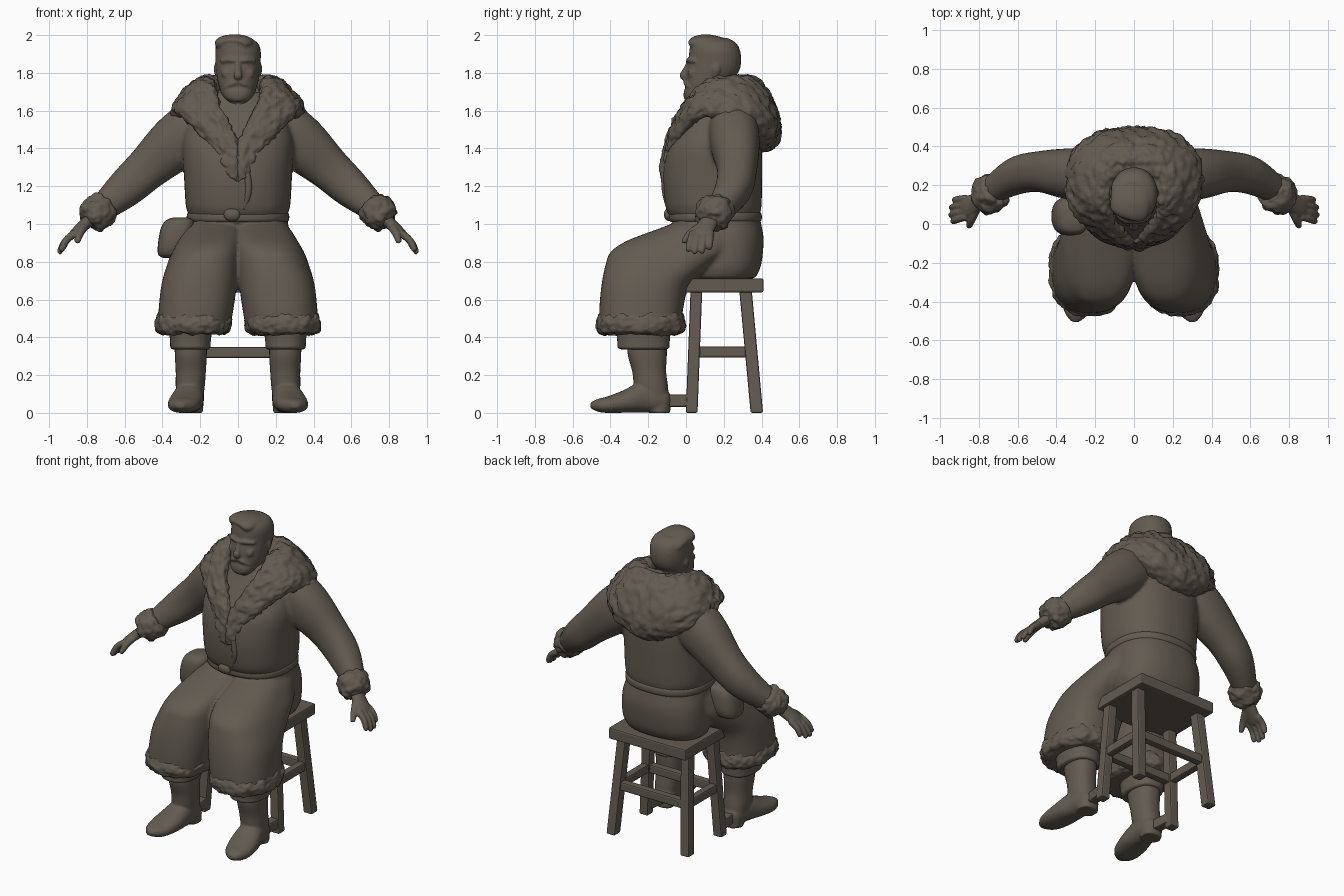
import bpy, bmesh, math
from mathutils import Vector, noise

clay = bpy.data.materials.new("dark brown clay")
clay.diffuse_color = (0.125, 0.105, 0.083, 1)


def dense(rows, k):
    """Catmull-Rom interpolation of rows of numbers."""
    out = []
    for i in range(len(rows) - 1):
        a, b, c, d = rows[max(i - 1, 0)], rows[i], rows[i + 1], rows[min(i + 2, len(rows) - 1)]
        for j in range(k):
            t = j / k
            out.append([0.5 * (2 * q + (r - p) * t + (2 * p - 5 * q + 4 * r - s) * t * t
                               + (3 * q - p - 3 * r + s) * t ** 3) for p, q, r, s in zip(a, b, c, d)])
    return out + [list(rows[-1])]


def tangent(pts, i):
    return (pts[min(i + 1, len(pts) - 1)] - pts[max(i - 1, 0)]).normalized()


def path(rows, ref=(0, 1, 0), flat=False, k=5):
    """Rows (x, y, z, half width, half depth) become cross-section frames."""
    rows = dense(rows, k)
    pts = [Vector(r[:3]) for r in rows]
    frames = []
    for i, r in enumerate(rows):
        t = Vector((0, 0, 1)) if flat else tangent(pts, i)
        v = Vector(ref)
        v = (v - t * v.dot(t)).normalized()
        frames.append((pts[i], v.cross(t) * max(r[3], .002), v * max(r[4], .002)))
    return frames


def strip(rows, k=12):
    """Rows (inner point, outer point, half thickness) become frames of a band."""
    rows = dense(rows, k)
    mids = [(Vector(r[:3]) + Vector(r[3:6])) / 2 for r in rows]
    frames = []
    for i, r in enumerate(rows):
        u = (Vector(r[3:6]) - Vector(r[:3])) / 2
        frames.append((mids[i], u, tangent(mids, i).cross(u).normalized() * r[6]))
    return frames


def make(name, shells, n=28, p=2.0, phase=0.0, voxel=0, smooth=3, fur=0, bevel=0):
    """Skin lists of frames into one object; a (frames, p) pair sets its own squareness."""
    bm = bmesh.new()
    for shell in shells:
        frames, sq = shell if isinstance(shell, tuple) else (shell, p)
        power = lambda c: math.copysign(abs(c) ** (2 / sq), c)
        rings = []
        for c, u, v in frames:
            angs = [2 * math.pi * i / n + phase for i in range(n)]
            rings.append([bm.verts.new(c + u * power(math.cos(a)) + v * power(math.sin(a))) for a in angs])
        for r0, r1 in zip(rings, rings[1:]):
            for i in range(n):
                j = (i + 1) % n
                bm.faces.new((r0[i], r0[j], r1[j], r1[i]))
        bm.faces.new(rings[0][::-1])
        bm.faces.new(rings[-1])
    bmesh.ops.recalc_face_normals(bm, faces=bm.faces)
    if fur:
        bm.normal_update()
        moves = [(v, v.normal * fur * (noise.noise(v.co * 19) + .8 * noise.noise(v.co * 42))) for v in bm.verts]
        for v, m in moves:
            v.co += m
    me = bpy.data.meshes.new(name)
    bm.to_mesh(me)
    bm.free()
    me.materials.append(clay)
    ob = bpy.data.objects.new(name, me)
    bpy.context.collection.objects.link(ob)
    for f in me.polygons:
        f.use_smooth = not bevel
    if voxel:
        m = ob.modifiers.new("Blend", 'REMESH')
        m.mode, m.voxel_size, m.use_smooth_shade = 'VOXEL', voxel, True
        m = ob.modifiers.new("Soften", 'SMOOTH')
        m.factor, m.iterations = .5, smooth
    if bevel:
        m = ob.modifiers.new("Bevel", 'BEVEL')
        m.width, m.segments = bevel, 2
    return ob


def side(rows, s):
    return [(r[0] * s, *r[1:]) for r in rows]


def beam(name, a, b, w, d, ref=(0, 1, 0), flat=False):
    """Four-sided bar with half sizes w and d and softened edges."""
    q = math.sqrt(2)
    make(name, [path([(*a, w * q, d * q), (*b, w * q, d * q)], ref, flat, 1)],
         n=4, phase=math.pi / 4, bevel=.009)


# Coat: trunk, sleeves and skirt blended together
trunk = [(0, .19, .712, .255, .175), (0, .2, .78, .28, .197), (0, .2, .92, .277, .211),
         (0, .155, 1.035, .262, .237), (0, .145, 1.1, .277, .255), (0, .14, 1.25, .286, .263),
         (0, .15, 1.4, .296, .251), (0, .17, 1.5, .28, .216), (0, .18, 1.6, .23, .17),
         (0, .18, 1.7, .14, .12)]
sleeve = [(.17, .25, 1.54, .1, .11), (.24, .25, 1.5, .145, .13), (.34, .26, 1.42, .145, .13),
          (.48, .27, 1.295, .116, .106), (.6, .25, 1.185, .101, .096), (.74, .17, 1.065, .066, .066)]
skirt = [(.235, -.24, .44, .192, .218), (.222, -.237, .55, .198, .222), (.205, -.212, .68, .2, .235),
         (.183, -.145, .78, .194, .282), (.166, -.085, .85, .184, .315), (.148, -.02, .91, .168, .295),
         (.13, .08, .975, .145, .225), (.12, .13, 1.02, .115, .16)]
coat = [path(trunk, flat=True)]
for s in (1, -1):
    coat += [(path(side(sleeve, s)), 2.3), (path(side(skirt, s), flat=True), 2.5)]
make("coat", coat, n=44, p=2.4, voxel=.012, smooth=3)

# Belt, knot and front closing edge
make("belt", [path([(0, .155, 1.01, .258, .234), (0, .155, 1.022, .27, .245),
                    (0, .155, 1.052, .27, .245), (0, .155, 1.065, .258, .234)], flat=True, k=3)], n=48, p=2.4)
make("belt_knot", [path([(-.07, -.085, 1.05, .01, .01), (-.055, -.092, 1.05, .022, .03),
                         (-.01, -.092, 1.05, .022, .032), (.005, -.085, 1.05, .01, .01)], ref=(0, 0, 1))])
make("closing_edge", [path([(.0, -.115, 1.36, .016, .014), (.045, -.117, 1.27, .018, .015),
                            (.055, -.112, 1.17, .018, .015), (.03, -.092, 1.08, .012, .012)])], n=12)

# Fur collar: lapels run up over the shoulders and round the back
half = [(.0, -.113, 1.22, .05, -.113, 1.25, .02), (-.005, -.09, 1.41, .1, -.085, 1.36, .033),
        (.055, -.04, 1.55, .2, -.03, 1.47, .039), (.11, .04, 1.67, .31, .08, 1.575, .054),
        (.13, .11, 1.75, .34, .2, 1.565, .068), (.12, .22, 1.77, .31, .345, 1.52, .09),
        (.075, .27, 1.775, .18, .425, 1.44, .115), (0, .28, 1.775, 0, .435, 1.385, .122)]
other = [(-r[0], r[1], r[2], -r[3], *r[4:]) for r in half[-2::-1]]
make("fur_collar", [strip(half + other)], n=80, p=2.3, fur=.014)

# Fur cuffs and hems
cuff = [(.695, .19, 1.105, .06, .06), (.71, .18, 1.09, .086, .09), (.745, .152, 1.06, .092, .1),
        (.78, .128, 1.025, .078, .085), (.795, .12, 1.01, .045, .045)]
hem = [(.237, -.24, .415, .158, .187), (.237, -.24, .43, .19, .222), (.237, -.24, .465, .202, .235),
       (.234, -.238, .5, .198, .229), (.23, -.235, .53, .183, .212)]
for s, tag in ((1, "left"), (-1, "right")):
    make(tag + "_fur_cuff", [path(side(cuff, s), k=8)], n=56, fur=.011)
    make(tag + "_fur_hem", [path(side(hem, s), flat=True, k=6)], n=120, p=2.4, fur=.011)

# Hands
palm = [(.75, .15, 1.05, .036, .042), (.82, .108, .99, .031, .051), (.866, .085, .95, .025, .056),
        (.885, .08, .932, .018, .046)]
thumb = [(.805, .09, .995, .022, .022), (.835, .03, .955, .022, .022), (.85, -.008, .91, .016, .016),
         (.853, -.014, .9, .008, .008)]
for s, tag in ((1, "left"), (-1, "right")):
    parts = [path(side(palm, s)), path(side(thumb, s))]
    for i, length in enumerate((.95, 1.08, 1.05, .85)):
        y = (i - 1.5) * .031
        tip = Vector((.083, -.02 + y * .2, -.1)) * length
        a = Vector((.862, .085 + y, .953))
        mid, end = a + tip * .5 + Vector((.008, 0, .008)), a + tip
        parts.append(path(side([(*a, .02, .02), (*mid, .019, .019), (*(a + tip * .9), .016, .016),
                                (*end, .008, .008)], s)))
    make(tag + "_hand", parts, n=16, voxel=.006, smooth=2)

# Head with swept hair, brow, nose, moustache and beard
skull = [(0, .085, 1.65, .05, .06), (0, .09, 1.675, .082, .09), (0, .108, 1.74, .104, .112),
         (0, .138, 1.8, .115, .138), (0, .152, 1.86, .12, .14), (0, .152, 1.92, .12, .134),
         (-.005, .145, 1.96, .108, .118), (-.01, .135, 1.985, .075, .085)]
hair = [(-.03, .035, 1.945, .07, .03), (-.024, .06, 1.955, .098, .042), (-.016, .12, 1.957, .105, .046),
        (-.005, .2, 1.935, .108, .045), (0, .26, 1.89, .07, .035)]
nose = [(0, .02, 1.86, .014, .014), (0, -.004, 1.81, .017, .016), (0, -.016, 1.785, .024, .018),
        (0, .0, 1.768, .016, .012)]
brow = [(-.09, .05, 1.862, .012, .01), (-.045, .018, 1.868, .014, .012), (0, .014, 1.862, .014, .012),
        (.045, .018, 1.868, .014, .012), (.09, .05, 1.862, .012, .01)]
moustache = [(-.07, .03, 1.72, .01, .01), (-.035, .006, 1.74, .016, .014), (0, .002, 1.752, .016, .014),
             (.035, .006, 1.74, .016, .014), (.07, .03, 1.72, .01, .01)]
beard = [(0, .045, 1.648, .045, .045), (0, .05, 1.67, .072, .062), (0, .055, 1.71, .08, .064),
         (0, .065, 1.735, .06, .05)]
neck = [(0, .15, 1.5, .12, .13), (0, .14, 1.6, .105, .12), (0, .16, 1.78, .085, .09)]
head = [path(skull, flat=True), path(hair, ref=(0, 0, 1)), path(nose), path(brow, ref=(0, 0, 1)),
        path(moustache, ref=(0, 0, 1)), path(beard, flat=True), path(neck, flat=True)]
for s in (1, -1):
    head.append(path(side([(.108, .155, 1.785, .012, .012), (.117, .16, 1.82, .012, .024),
                           (.112, .165, 1.85, .01, .012)], s)))
    head.append(path(side([(.085, .06, 1.82, .01, .01), (.06, .035, 1.8, .03, .025),
                           (.055, .033, 1.765, .015, .015)], s)))
make("head", head, n=28, p=2.15, voxel=.007, smooth=3)

# Boots and trouser cuffs
shaft = [(.255, -.17, .05, .068, .08), (.253, -.185, .14, .077, .09), (.25, -.195, .22, .08, .09),
         (.25, -.205, .31, .085, .104), (.25, -.205, .4, .085, .104)]
foot = [(.247, -.082, .055, .032, .032), (.249, -.11, .06, .06, .057), (.253, -.16, .072, .073, .07),
        (.26, -.23, .08, .079, .08), (.274, -.32, .06, .09, .06), (.29, -.41, .043, .083, .044),
        (.3, -.465, .04, .058, .034), (.305, -.505, .04, .02, .015)]
heel = [(.25, -.14, .0, .064, .057), (.25, -.14, .06, .068, .06)]
trouser = [(.252, -.222, .335, .09, .113), (.252, -.225, .345, .105, .136), (.252, -.225, .38, .108, .139),
           (.25, -.225, .5, .12, .15)]
for s, tag in ((1, "left"), (-1, "right")):
    make(tag + "_boot", [path(side(shaft, s), flat=True), path(side(foot, s), ref=(0, 0, 1)),
                         path(side(heel, s), flat=True)], n=28, p=2.3, voxel=.008, smooth=3)
    make(tag + "_trouser_cuff", [path(side(trouser, s), flat=True)], n=40, p=2.4)

# Hip pouch
make("pouch", [path([(-.35, .04, .82, .045, .04), (-.345, .04, .84, .078, .08), (-.335, .04, .9, .088, .098),
                     (-.32, .04, .98, .088, .096), (-.31, .04, 1.02, .07, .08),
                     (-.305, .04, 1.035, .035, .045)], flat=True)], p=2.6)

# Stool: seat, splayed legs, stretchers and foot supports
beam("stool_seat", (0, .19, .638), (0, .19, .712), .283, .22, flat=True)
for s, tag in ((1, "left"), (-1, "right")):
    beam(tag + "_front_stool_leg", (s * .272, .03, 0), (s * .232, .055, .65), .031, .031, flat=True)
    beam(tag + "_back_stool_leg", (s * .272, .375, 0), (s * .232, .315, .65), .031, .033, flat=True)
    beam(tag + "_side_stretcher", (s * .25, .04, .323), (s * .25, .35, .323), .024, .029, ref=(0, 0, 1))
    beam(tag + "_foot_support", (s * .25, -.12, .065), (s * .265, .02, .065), .03, .033, ref=(0, 0, 1))
for y, tag in ((.04, "front"), (.345, "back")):
    beam(tag + "_stretcher", (-.25, y, .32), (.25, y, .32), .024, .029, ref=(0, 0, 1))
